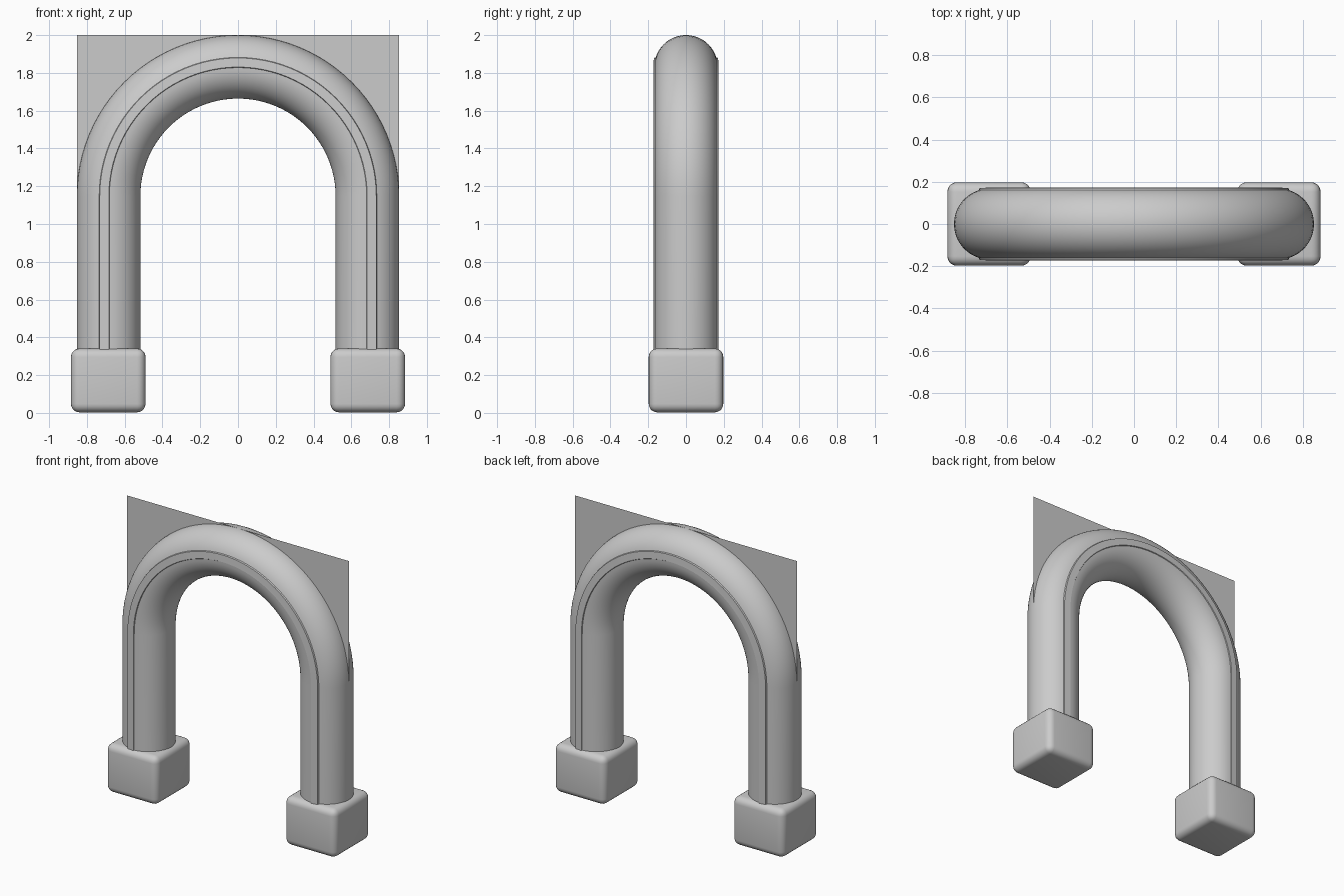
import bpy, bmesh
from math import sin, cos, pi, radians, asin

if "Cube" in bpy.data.objects:
    bpy.data.objects.remove(bpy.data.objects["Cube"])

ARC_R, ARC_Z, TUBE_R = 0.685, 1.147, 0.168


def make_object(name, bm, smooth=True):
    bmesh.ops.recalc_face_normals(bm, faces=bm.faces)
    mesh = bpy.data.meshes.new(name)
    bm.to_mesh(mesh)
    bm.free()
    ob = bpy.data.objects.new(name, mesh)
    bpy.context.collection.objects.link(ob)
    bpy.ops.object.select_all(action='DESELECT')
    ob.select_set(True)
    bpy.context.view_layer.objects.active = ob
    if smooth:
        bpy.ops.object.shade_smooth_by_angle(angle=radians(35))
    return ob


# Tube cross-section: round with a low flat ridge on the front and back
def tube_profile():
    lo, hi, top = -0.004, 0.05, 0.173
    a0, a1 = asin(hi / TUBE_R), asin(lo / TUBE_R)
    n = 14
    half = [(TUBE_R * sin(a), TUBE_R * cos(a))
            for a in (pi / 2 + (a0 - pi / 2) * i / n for i in range(n + 1))]
    half += [(hi - 0.003, top - 0.003), (lo + 0.003, top)]
    half += [(TUBE_R * sin(a), TUBE_R * cos(a))
             for a in (a1 + (-pi / 2 - a1) * i / n for i in range(n + 1))]
    return half + [(u, -v) for u, v in reversed(half[1:-1])]


# Arched tube with two straight legs, swept as one piece
profile = tube_profile()
path = [(-ARC_R, 0.3, pi)]
path += [(ARC_R * cos(a), ARC_Z + ARC_R * sin(a), a)
         for a in (pi - pi * i / 48 for i in range(49))]
path += [(ARC_R, 0.3, 0)]
bm = bmesh.new()
rings = [[bm.verts.new((x + u * cos(a), v, z + u * sin(a))) for u, v in profile]
         for x, z, a in path]
for r, s in zip(rings, rings[1:]):
    for i in range(len(r)):
        j = (i + 1) % len(r)
        bm.faces.new((r[i], r[j], s[j], s[i]))
bm.faces.new(rings[0])
bm.faces.new(rings[-1])
make_object("arched_tube", bm)

# Thin flat panel filling the upper corners outside the arch
bm = bmesh.new()
pairs = []
for i in range(49):
    c, s = cos(pi * i / 48), sin(pi * i / 48)
    k = 0.853 / max(abs(c), abs(s))
    pairs.append([bm.verts.new((r * c, 0, ARC_Z + r * s)) for r in (ARC_R, k)])
for p, q in zip(pairs, pairs[1:]):
    bm.faces.new((p[0], p[1], q[1], q[0]))
make_object("corner_panel", bm, smooth=False)

# Rounded foot blocks
for side, label in ((-1, "left"), (1, "right")):
    bm = bmesh.new()
    bmesh.ops.create_cube(bm, size=1)
    for v in bm.verts:
        v.co = (side * 0.687 + v.co.x * 0.395, v.co.y * 0.395, 0.172 + v.co.z * 0.338)
    bmesh.ops.bevel(bm, geom=bm.edges[:], offset=0.045, segments=5,
                    profile=0.5, affect='EDGES')
    make_object(label + "_foot_block", bm)
